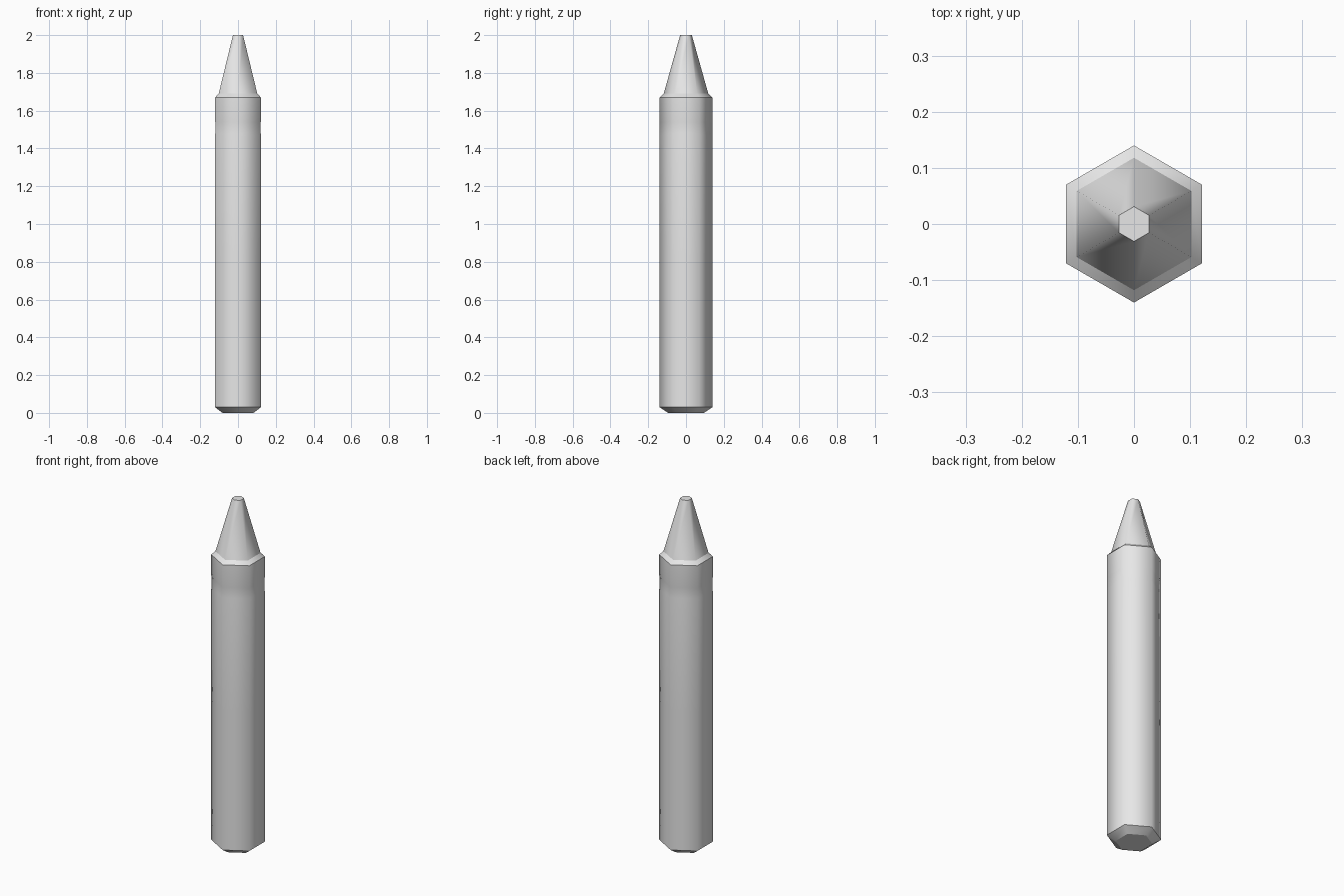
import bpy, bmesh
from math import cos, sin, pi

cube = bpy.data.objects.get("Cube")
if cube:
    bpy.data.objects.remove(cube, do_unlink=True)

wax = bpy.data.materials.new("pale grey")
wax.use_nodes = True
wax.diffuse_color = (0.8, 0.8, 0.8, 1)
wax.node_tree.nodes["Principled BSDF"].inputs["Base Color"].default_value = (0.8, 0.8, 0.8, 1)

SIDES = 6


def hex_loft(name, profile, sharp_rings=(), sharp_spans=()):
    """Loft hexagon rings of (radius, z); caps both ends, creases chosen edges."""
    bm = bmesh.new()
    rings = []
    for r, z in profile:
        angles = [pi / 2 + 2 * pi * i / SIDES for i in range(SIDES)]
        rings.append([bm.verts.new((r * cos(a), r * sin(a), z)) for a in angles])
    for low, high in zip(rings, rings[1:]):
        for i in range(SIDES):
            j = (i + 1) % SIDES
            bm.faces.new((low[i], low[j], high[j], high[i]))
    bm.faces.new(rings[0][::-1])
    bm.faces.new(rings[-1])
    for f in bm.faces:
        f.smooth = True
    for k in sharp_rings:
        for i in range(SIDES):
            bm.edges.get((rings[k][i], rings[k][(i + 1) % SIDES])).smooth = False
    for k in sharp_spans:
        for i in range(SIDES):
            bm.edges.get((rings[k][i], rings[k + 1][i])).smooth = False
    mesh = bpy.data.meshes.new(name)
    bm.to_mesh(mesh)
    bm.free()
    mesh.materials.append(wax)
    obj = bpy.data.objects.new(name, mesh)
    bpy.context.collection.objects.link(obj)
    return obj


# Chamfered base, crisp lower barrel, soft upper barrel with a faint band,
# shoulder, tapered point and flat tip
hex_loft(
    "crayon_body",
    [(0.095, 0), (0.14, 0.03), (0.14, 0.12), (0.14, 0.83),
     (0.14, 1.47), (0.139, 1.48), (0.139, 1.54), (0.14, 1.55),
     (0.14, 1.67), (0.118, 1.69), (0.031, 2.0)],
    sharp_rings=(0, 1, 8, 9, 10),
    sharp_spans=(2,),
)
